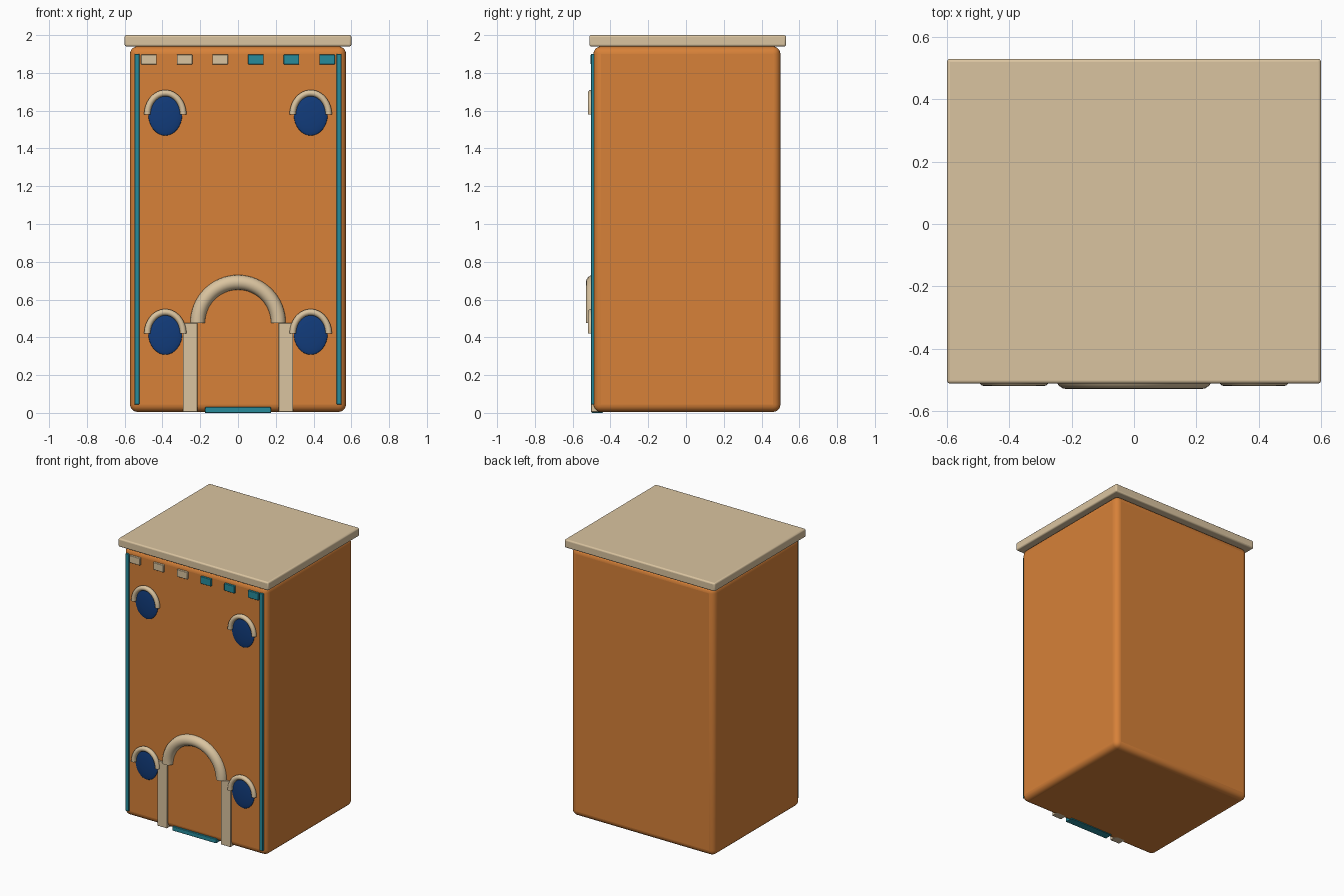
import bpy, math

if "Cube" in bpy.data.objects:
    bpy.data.objects.remove(bpy.data.objects["Cube"])


def material(name, rgb):
    m = bpy.data.materials.new(name)
    m.diffuse_color = (*rgb, 1)
    m.use_nodes = True
    m.node_tree.nodes["Principled BSDF"].inputs["Base Color"].default_value = m.diffuse_color
    return m


ORANGE = material("orange_wall", (0.68, 0.22, 0.04))
BEIGE = material("beige_stone", (0.70, 0.55, 0.35))
TEAL = material("teal_trim", (0.02, 0.26, 0.33))
BLUE = material("blue_glass", (0.006, 0.045, 0.20))


def smooth(ob):
    bpy.ops.object.select_all(action='DESELECT')
    ob.select_set(True)
    bpy.context.view_layer.objects.active = ob
    bpy.ops.object.shade_smooth_by_angle(angle=math.radians(35))


def box(name, x, y, z, mat, bevel=0.003, segments=2):
    """Bevelled box from (min, max) ranges."""
    bpy.ops.mesh.primitive_cube_add(size=1, location=[sum(r) / 2 for r in (x, y, z)])
    ob = bpy.context.object
    ob.name = name
    ob.scale = [r[1] - r[0] for r in (x, y, z)]
    bpy.ops.object.transform_apply(location=False, rotation=False, scale=True)
    mod = ob.modifiers.new("soft_edges", 'BEVEL')
    mod.width, mod.segments = bevel, segments
    ob.data.materials.append(mat)
    smooth(ob)
    return ob


def arch(name, x, y, z, rx, rz, tube, mat, steps=32, sides=16):
    """Half ring standing on its two ends, facing the front."""
    verts, faces = [], []
    for i in range(steps + 1):
        a = math.pi * i / steps
        for j in range(sides):
            b = 2 * math.pi * j / sides
            d = tube * math.cos(b)
            verts.append((x + (rx + d) * math.cos(a), y + tube * math.sin(b),
                          z + (rz + d) * math.sin(a)))
    for i in range(steps):
        for j in range(sides):
            k = (j + 1) % sides
            faces.append((i * sides + j, i * sides + k,
                          (i + 1) * sides + k, (i + 1) * sides + j))
    faces.append(tuple(reversed(range(sides))))
    faces.append(tuple(steps * sides + j for j in range(sides)))
    me = bpy.data.meshes.new(name)
    me.from_pydata(verts, [], faces)
    ob = bpy.data.objects.new(name, me)
    bpy.context.collection.objects.link(ob)
    me.materials.append(mat)
    # consistent outward faces
    bpy.ops.object.select_all(action='DESELECT')
    bpy.context.view_layer.objects.active = ob
    ob.select_set(True)
    bpy.ops.object.mode_set(mode='EDIT')
    bpy.ops.mesh.select_all(action='SELECT')
    bpy.ops.mesh.normals_make_consistent(inside=False)
    bpy.ops.object.mode_set(mode='OBJECT')
    smooth(ob)


# Main block and roof slab
box("building_body", (-0.572, 0.572), (-0.49, 0.50), (0.005, 1.94), ORANGE, 0.04, 5)
box("roof_slab", (-0.60, 0.60), (-0.512, 0.53), (1.94, 2.0), BEIGE, 0.01, 3)

# Doorway: arch, pillars and sill
arch("door_arch", 0, -0.491, 0.475, 0.214, 0.216, 0.039, BEIGE)
for side, s in (("left", -1), ("right", 1)):
    box("door_pillar_" + side, sorted((s * 0.215, s * 0.292)), (-0.503, -0.44),
        (0.005, 0.475), BEIGE)
    # Vertical corner strip
    box("corner_strip_" + side, sorted((s * 0.522, s * 0.548)), (-0.503, -0.46),
        (0.045, 1.90), TEAL)
box("door_sill", (-0.175, 0.175), (-0.500, -0.44), (0.0, 0.03), TEAL)

# Oval windows with small hoods
for row, z in (("lower", 0.42), ("upper", 1.58)):
    for side, x in (("left", -0.385), ("right", 0.385)):
        tag = row + "_" + side
        bpy.ops.mesh.primitive_uv_sphere_add(segments=32, ring_count=16, radius=1,
                                             location=(x, -0.49, z + 0.002),
                                             rotation=(math.pi / 2, 0, 0))
        win = bpy.context.object
        win.name = "window_" + tag
        win.scale = (0.09, 0.114, 0.013)
        win.data.materials.append(BLUE)
        smooth(win)
        arch("window_hood_" + tag, x, -0.503, z, 0.095, 0.113, 0.017, BEIGE, 24, 12)

# Row of small blocks under the roof
for i in range(6):
    x = -0.472 + i * 0.1888
    box("cornice_block_%d" % (i + 1), (x - 0.041, x + 0.041), (-0.505, -0.46),
        (1.845, 1.897), BEIGE if i < 3 else TEAL)
